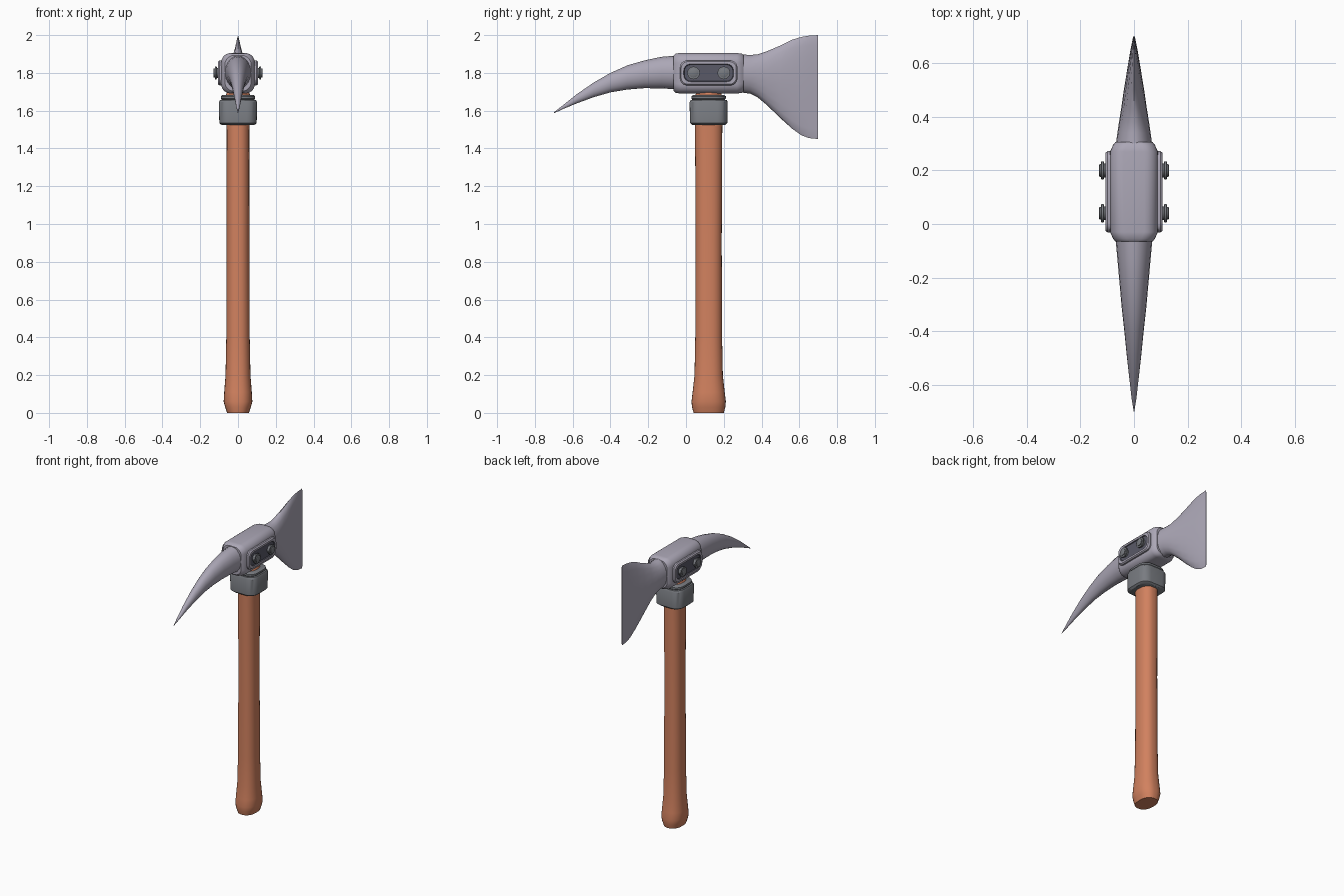
import bpy, bmesh, math

cube = bpy.data.objects.get("Cube")
if cube:
    bpy.data.objects.remove(cube, do_unlink=True)


def material(name, rgb):
    m = bpy.data.materials.new(name)
    m.use_nodes = True
    m.diffuse_color = (*rgb, 1)
    m.node_tree.nodes["Principled BSDF"].inputs["Base Color"].default_value = (*rgb, 1)
    return m


steel = material("pale steel", (0.41, 0.386, 0.468))
iron = material("grey iron", (0.19, 0.20, 0.22))
dark = material("dark iron", (0.10, 0.10, 0.135))
wood = material("orange wood", (0.64, 0.22, 0.114))

AXES = {"x": lambda u, v, t: (t, u, v),
        "y": lambda u, v, t: (u, t, v),
        "z": lambda u, v, t: (u, v, t)}


def ring(a, b, ra, rb, steps):
    """Rounded rectangle of half sizes a, b with elliptical corners ra, rb."""
    points = []
    for q, (sx, sy) in enumerate([(1, 1), (-1, 1), (-1, -1), (1, -1)]):
        for i in range(steps + 1):
            ang = math.pi / 2 * (q + i / steps)
            points.append((sx * (a - ra) + ra * math.cos(ang),
                           sy * (b - rb) + rb * math.sin(ang)))
    return points


def loft(name, axis, sections, mats, corner=None, frac=1.0, steps=6, dark_from=99, angle=35):
    """Skin sections (t, centre u, centre v, half u, half v) along an axis."""
    bm = bmesh.new()
    rings = []
    for t, cu, cv, a, b in sections:
        ra, rb = (corner, corner) if corner else (a * frac, b * frac)
        ra, rb = min(ra, a), min(rb, b)
        rings.append([bm.verts.new(AXES[axis](cu + u, cv + v, t))
                      for u, v in ring(a, b, ra, rb, steps)])
    n = len(rings[0])
    for k in range(len(rings) - 1):
        for i in range(n):
            j = (i + 1) % n
            f = bm.faces.new((rings[k][i], rings[k][j], rings[k + 1][j], rings[k + 1][i]))
            f.material_index = int(k >= dark_from)
    bm.faces.new(rings[0][::-1])
    bm.faces.new(rings[-1]).material_index = int(dark_from < 99)
    bmesh.ops.remove_doubles(bm, verts=bm.verts, dist=1e-5)
    bmesh.ops.recalc_face_normals(bm, faces=bm.faces)
    mesh = bpy.data.meshes.new(name)
    bm.to_mesh(mesh)
    bm.free()
    for m in mats:
        mesh.materials.append(m)
    obj = bpy.data.objects.new(name, mesh)
    bpy.context.collection.objects.link(obj)
    bpy.ops.object.select_all(action="DESELECT")
    obj.select_set(True)
    bpy.context.view_layer.objects.active = obj
    bpy.ops.object.shade_smooth_by_angle(angle=math.radians(angle))
    return obj


CY = 0.12   # handle centre
HZ = 1.80   # head centre height

# Wooden handle with flared foot
loft("handle", "z", [(z, 0, CY, a, b) for z, a, b in [
    (0, .058, .080), (.03, .068, .088), (.06, .076, .091), (.11, .073, .085),
    (.20, .066, .075), (.40, .062, .071), (.9, .060, .069), (1.5, .060, .072),
    (1.66, .068, .074), (1.69, .062, .068), (1.71, .045, .05)]],
    [wood], frac=0.85)

# Iron collar
loft("collar", "z", [(z, 0, CY, r, r) for z, r in [
    (1.525, .088), (1.535, .099), (1.645, .101), (1.657, .095),
    (1.658, .085), (1.664, .091), (1.676, .091), (1.682, .083)]],
    [iron], corner=0.055)

# Central head block
loft("head_block", "y", [(y, 0, HZ - .002, a, b) for y, a, b in [
    (-.065, .070, .095), (-.055, .078, .104), (-.03, .089, .107),
    (.27, .089, .107), (.295, .078, .104), (.305, .070, .095)]],
    [steel], corner=0.05)


def profile(rows):
    """Rows of (y, bottom, top, half width) become loft sections."""
    return [(y, 0, (lo + hi) / 2, w, (hi - lo) / 2) for y, lo, hi, w in rows]


# Curved pick spike
loft("pick_spike", "y", profile([
    (-.03, 1.712, 1.893, .071), (-.13, 1.718, 1.885, .062), (-.22, 1.719, 1.866, .054),
    (-.31, 1.712, 1.840, .046), (-.40, 1.697, 1.800, .036), (-.49, 1.671, 1.748, .027),
    (-.58, 1.638, 1.686, .017), (-.65, 1.609, 1.630, .009), (-.70, 1.586, 1.591, .001)]),
    [steel], steps=5, angle=50)

# Flared axe blade
loft("axe_blade", "y", profile([
    (.28, 1.698, 1.898, .070), (.34, 1.690, 1.895, .062), (.38, 1.670, 1.898, .056),
    (.43, 1.628, 1.915, .048), (.50, 1.560, 1.945, .038), (.56, 1.506, 1.975, .028),
    (.61, 1.470, 1.990, .020), (.65, 1.455, 1.997, .013), (.70, 1.450, 2.0, .003)]),
    [steel], steps=5, angle=50)

# Side plates with recessed panels and bolts
for side, s in (("left", 1), ("right", -1)):
    loft(side + "_side_plate", "x", [(s * x, CY, HZ, a, b) for x, a, b in [
        (.08, .152, .066), (.098, .152, .066), (.106, .146, .060),
        (.106, .132, .047), (.100, .129, .044)]],
        [steel, dark], corner=0.035, dark_from=3, steps=4)
    for label, y in (("front", .04), ("back", .20)):
        loft(f"{side}_{label}_bolt", "x", [(s * x, y, HZ, r, r) for x, r in [
            (.095, .026), (.112, .026), (.113, .034), (.122, .034),
            (.123, .024), (.128, .024), (.130, .020)]],
            [iron], steps=3)
